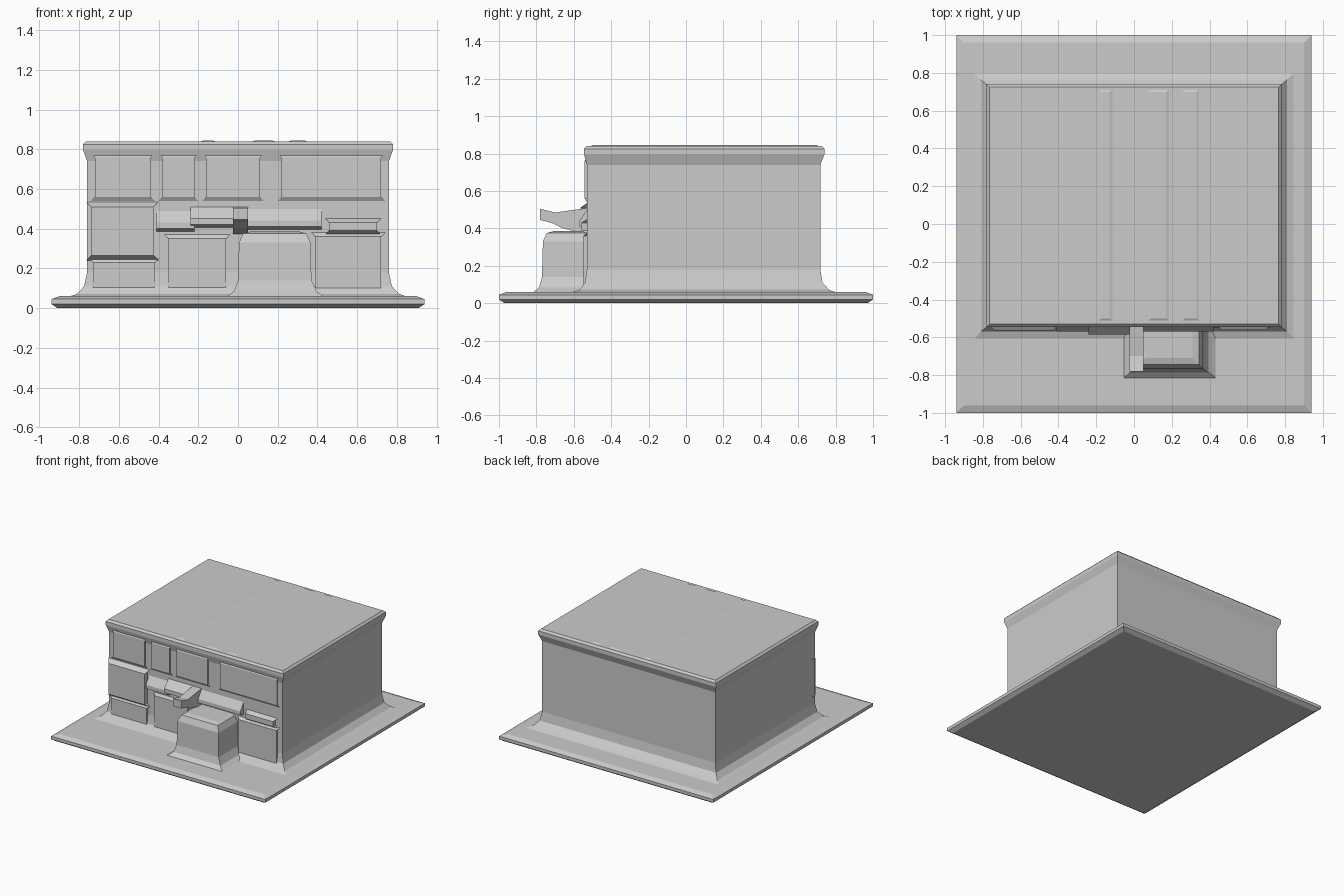
import bpy, bmesh

if "Cube" in bpy.data.objects:
    bpy.data.objects.remove(bpy.data.objects["Cube"])


def loft(name, rings, sharp=True):
    """Stack of rectangles (x0, x1, y0, y1, z) skinned into a closed solid."""
    bm = bmesh.new()
    loops = []
    for x0, x1, y0, y1, z in rings:
        loops.append([bm.verts.new(p) for p in
                      ((x0, y0, z), (x1, y0, z), (x1, y1, z), (x0, y1, z))])
    for a, b in zip(loops, loops[1:]):
        for i in range(4):
            j = (i + 1) % 4
            bm.faces.new((a[i], a[j], b[j], b[i]))
    bm.faces.new(loops[0][::-1])
    bm.faces.new(loops[-1])
    bmesh.ops.recalc_face_normals(bm, faces=bm.faces)
    mesh = bpy.data.meshes.new(name)
    bm.to_mesh(mesh)
    bm.free()
    ob = bpy.data.objects.new(name, mesh)
    bpy.context.collection.objects.link(ob)
    return ob


def relief(name, x0, x1, z0, z1, depth, edge=0.02, back=-0.50, wall=-0.53):
    """Chamfered slab standing proud of the front wall."""
    y = wall - depth
    return loft(name, [
        (x0, x1, wall, back, z0),
        (x0 + edge, x1 - edge, y, back, z0 + edge),
        (x0 + edge, x1 - edge, y, back, z1 - edge),
        (x0, x1, wall, back, z1)])


def prism(name, profile, x0, x1):
    """Profile of (y, z) points extruded along x."""
    bm = bmesh.new()
    a = [bm.verts.new((x0, y, z)) for y, z in profile]
    b = [bm.verts.new((x1, y, z)) for y, z in profile]
    n = len(a)
    for i in range(n):
        bm.faces.new((a[i], a[(i + 1) % n], b[(i + 1) % n], b[i]))
    bm.faces.new(a[::-1])
    bm.faces.new(b)
    bmesh.ops.recalc_face_normals(bm, faces=bm.faces)
    mesh = bpy.data.meshes.new(name)
    bm.to_mesh(mesh)
    bm.free()
    ob = bpy.data.objects.new(name, mesh)
    bpy.context.collection.objects.link(ob)
    return ob


# Ground slab with chamfered rim
loft("ground_slab", [
    (-0.91, 0.91, -0.97, 0.97, 0.0),
    (-0.94, 0.94, -1.0, 1.0, 0.02),
    (-0.94, 0.94, -1.0, 1.0, 0.045),
    (-0.90, 0.90, -0.96, 0.96, 0.06)])

# Main block: flared foot, straight walls, flared roof edge
loft("building", [
    (-0.86, 0.86, -0.62, 0.81, 0.055),
    (-0.81, 0.81, -0.57, 0.765, 0.072),
    (-0.775, 0.775, -0.54, 0.73, 0.11),
    (-0.76, 0.76, -0.53, 0.718, 0.18),
    (-0.76, 0.76, -0.53, 0.718, 0.74),
    (-0.78, 0.78, -0.545, 0.74, 0.795),
    (-0.78, 0.78, -0.545, 0.74, 0.825),
    (-0.765, 0.765, -0.53, 0.725, 0.84)])

# Shallow ribs across the roof
for x0, x1 in ((-0.20, -0.10), (0.06, 0.20), (0.24, 0.36)):
    loft("roof_rib", [
        (x0, x1, -0.52, 0.72, 0.835),
        (x0 + 0.03, x1 - 0.03, -0.50, 0.70, 0.845)])

# Upper wall panels
for x0, x1 in ((-0.74, -0.42), (-0.40, -0.20), (-0.18, 0.13), (0.20, 0.74)):
    relief("upper_panel", x0, x1, 0.54, 0.78, 0.012)

# Lower wall panels and the protruding box at the left
relief("left_box", -0.765, -0.40, 0.24, 0.535, 0.035, 0.025)
relief("left_plinth", -0.75, -0.40, 0.07, 0.25, 0.015)
relief("door_panel", -0.37, -0.04, 0.07, 0.37, 0.015)
relief("right_panel", 0.37, 0.74, 0.08, 0.38, 0.018)
relief("right_ledge", 0.44, 0.72, 0.37, 0.45, 0.03)

# Sloping awning segments over the entrance
for x0, x1, z, reach in ((-0.41, -0.22, 0.46, 0.04), (-0.24, -0.02, 0.48, 0.055),
                         (0.04, 0.42, 0.47, 0.04)):
    prism("awning", [(-0.51, z + 0.04), (-0.53, z + 0.03), (-0.53 - reach, z - 0.03),
                     (-0.53 - reach, z - 0.06), (-0.51, z - 0.08)], x0, x1)

# Booth in front of the wall
loft("booth", [
    (-0.06, 0.44, -0.82, -0.52, 0.055),
    (-0.02, 0.395, -0.785, -0.52, 0.085),
    (0.0, 0.37, -0.77, -0.52, 0.14),
    (0.005, 0.365, -0.765, -0.52, 0.33),
    (0.025, 0.345, -0.745, -0.52, 0.375),
    (0.06, 0.31, -0.71, -0.52, 0.385)])

# Bracket arm with a flared tip above the booth
prism("bracket_arm", [(-0.52, 0.51), (-0.70, 0.485), (-0.78, 0.505), (-0.78, 0.445),
                      (-0.72, 0.43), (-0.66, 0.40), (-0.52, 0.37)], -0.025, 0.05)
